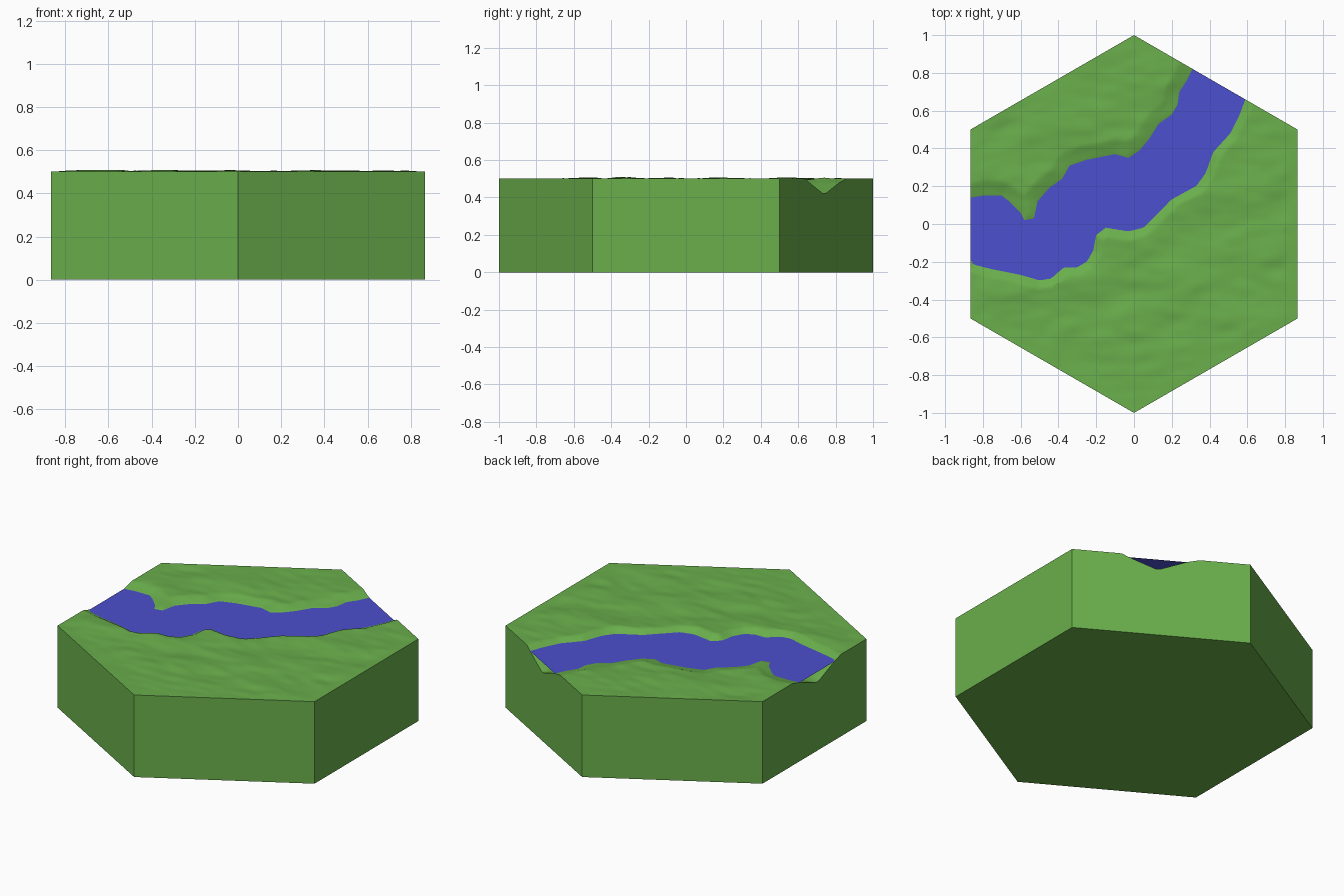
import bpy, bmesh, math
from mathutils import Vector, noise
from mathutils.geometry import intersect_point_line

if "Cube" in bpy.data.objects:
    bpy.data.objects.remove(bpy.data.objects["Cube"])

LAND, WATER, BED = 0.5, 0.48, 0.42

# river banks from west edge to north-east edge
NORTH = [(-.866, .14), (-.8, .15), (-.7, .15), (-.66, .12), (-.6, .06), (-.58, .02), (-.53, .03),
         (-.51, .12), (-.45, .19), (-.38, .24), (-.34, .31), (-.25, .34), (-.1, .37), (-.03, .35),
         (.03, .39), (.08, .45), (.13, .53), (.2, .58), (.23, .63), (.24, .7), (.28, .76), (.31, .821)]
SOUTH = [(-.866, -.19), (-.85, -.215), (-.75, -.24), (-.6, -.27), (-.5, -.3), (-.44, -.29),
         (-.37, -.23), (-.3, -.23), (-.25, -.2), (-.215, -.14), (-.2, -.06), (-.15, -.02),
         (-.03, -.04), (.05, -.02), (.12, .05), (.2, .13), (.33, .2), (.38, .27), (.42, .38),
         (.51, .48), (.56, .58), (.59, .659)]


def extended(bank):
    """Run a bank past the tile so the channel cuts cleanly through its edges."""
    (x0, y0), (x1, y1) = bank[0], bank[-1]
    return [Vector(p) for p in [(x0 - .4, y0), *bank, (x1 + .2, y1 + .346)]]


north, south = extended(NORTH), extended(SOUTH)
river = north + south[::-1]


def bank_distance(p, bank):
    best = 9
    for a, b in zip(bank, bank[1:]):
        q, t = intersect_point_line(p, a, b)
        q = a.lerp(b, min(1, max(0, t)))
        best = min(best, (p - q.to_2d()).length)
    return best


def in_river(p):
    inside = False
    for a, b in zip(river, river[1:] + river[:1]):
        if (a.y > p.y) != (b.y > p.y) and p.x < a.x + (p.y - a.y) * (b.x - a.x) / (b.y - a.y):
            inside = not inside
    return inside


def height(p):
    dn, ds = bank_distance(p, north), bank_distance(p, south)
    if in_river(p):
        return WATER - (WATER - BED) * min(1, min(dn, ds) / .15)
    t = min(1, dn / .075, ds / .04) if dn < ds else min(1, ds / .04)
    # gentle rolling ground, fading to level at the tile border
    rim = min(.866 - abs(p.x * math.cos(a) + p.y * math.sin(a)) for a in (0, math.pi / 3, -math.pi / 3))
    fade = max(0, min(1, rim / .08))
    n = noise.noise((p.x * 3 + p.y, p.y * 6 - p.x, 2)) + .4 * noise.noise((p.x * 8, p.y * 15, 7))
    return WATER + (LAND - WATER) * t + .011 * n * fade * t


def finish(bm, name, color):
    mesh = bpy.data.meshes.new(name)
    bmesh.ops.recalc_face_normals(bm, faces=bm.faces)
    bm.to_mesh(mesh)
    bm.free()
    obj = bpy.data.objects.new(name, mesh)
    bpy.context.collection.objects.link(obj)
    mat = bpy.data.materials.new(name)
    mat.diffuse_color = (*color, 1)
    mat.use_nodes = True
    mat.node_tree.nodes["Principled BSDF"].inputs["Base Color"].default_value = mat.diffuse_color
    mesh.materials.append(mat)
    return obj


# hexagonal ground tile: triangle fan, subdivided, sculpted and extruded down
bm = bmesh.new()
centre = bm.verts.new((0, 0, LAND))
ring = [bm.verts.new((math.sin(i * math.pi / 3), math.cos(i * math.pi / 3), LAND)) for i in range(6)]
for i in range(6):
    bm.faces.new((centre, ring[i], ring[i - 1]))
for _ in range(6):
    bmesh.ops.subdivide_edges(bm, edges=bm.edges[:], cuts=1, use_grid_fill=True)
for v in bm.verts:
    v.co.z = height(v.co.to_2d())
border = [e for e in bm.edges if e.is_boundary]
new = bmesh.ops.extrude_edge_only(bm, edges=border)["geom"]
for v in new:
    if isinstance(v, bmesh.types.BMVert):
        v.co.z = 0
bmesh.ops.contextual_create(bm, geom=[e for e in new if isinstance(e, bmesh.types.BMEdge) and e.is_boundary])
ground = finish(bm, "ground_tile", (.144, .429, .072))
bpy.context.view_layer.objects.active = ground
ground.select_set(True)
bpy.ops.object.shade_smooth_by_angle(angle=math.radians(30))

# flat water sheet between the banks
bm = bmesh.new()
sheet = bm.faces.new([bm.verts.new((x, y, WATER)) for x, y in SOUTH + NORTH[::-1]])
bmesh.ops.triangulate(bm, faces=[sheet])
finish(bm, "river_water", (.072, .08, .61))
